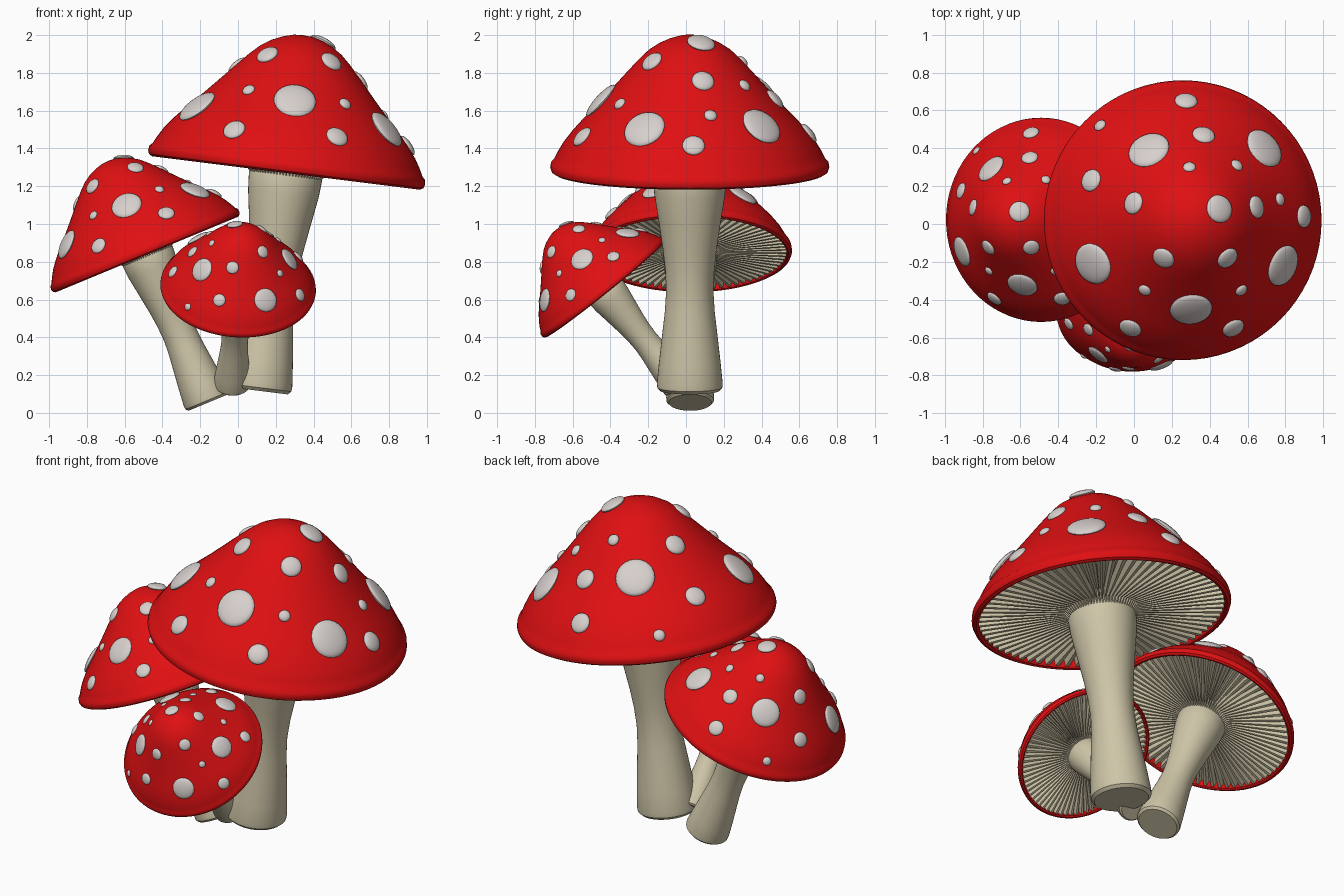
import bpy
import bmesh
from math import sin, cos, tau, radians
from mathutils import Matrix, Vector

if "Cube" in bpy.data.objects:
    bpy.data.objects.remove(bpy.data.objects["Cube"])


def material(name, rgb):
    mat = bpy.data.materials.new(name)
    mat.use_nodes = True
    mat.diffuse_color = (*rgb, 1)
    bsdf = mat.node_tree.nodes["Principled BSDF"]
    bsdf.inputs["Base Color"].default_value = (*rgb, 1)
    bsdf.inputs["Roughness"].default_value = 0.6
    return mat


RED = material("cap red", (0.74, 0.005, 0.006))
WHITE = material("spot white", (0.68, 0.63, 0.61))
CREAM = material("stem cream", (0.62, 0.56, 0.39))

# Outer cap outline (radius, height), apex to rim
CAP = [(0, .725), (.05, .722), (.108, .705), (.16, .682), (.216, .646), (.27, .595),
       (.33, .53), (.42, .43), (.507, .335), (.57, .27), (.622, .212), (.67, .15),
       (.70, .10), (.72, .06)]
# Rolled rim and hidden inner face
RIM = [(.735, .045), (.739, .02), (.732, 0), (.715, -.01), (.70, -.004),
       (.695, .055), (.20, .08), (0, .08)]
STEM = [(0, .06), (.17, .06), (.195, -.03), (.188, -.12), (.166, -.26), (.142, -.42),
        (.13, -.53), (.125, -.64), (.132, -.75), (.147, -.88), (.163, -1.02),
        (.174, -1.13), (.172, -1.155), (.155, -1.172), (0, -1.172)]
# Spots grouped by radius, as (x, y) on the cap
SPOTS = {
    .112: [(-.51, -.23), (0, -.47), (.50, -.24), (.40, .38), (-.23, .37)],
    .075: [(.11, .06)],
    .06: [(-.52, .21), (-.325, .09), (-.005, .63), (.065, .45), (.33, .07), (.62, .02),
          (-.175, -.20), (.165, -.20), (-.30, -.57), (.245, -.57)],
    .034: [(-.455, .50), (-.035, .28), (.23, .29), (.475, .11), (-.25, -.37), (.265, -.37)],
}


def finish(name, bm, mat, place, smooth=True):
    mesh = bpy.data.meshes.new(name)
    bm.to_mesh(mesh)
    bm.free()
    mesh.materials.append(mat)
    obj = bpy.data.objects.new(name, mesh)
    bpy.context.collection.objects.link(obj)
    obj.matrix_world = place
    if smooth:
        bpy.ops.object.select_all(action="DESELECT")
        obj.select_set(True)
        bpy.context.view_layer.objects.active = obj
        bpy.ops.object.shade_smooth_by_angle(angle=radians(40))
    return obj


def lathe(profile, steps=72):
    bm = bmesh.new()
    verts = [bm.verts.new((r, 0, z)) for r, z in profile]
    edges = [bm.edges.new(pair) for pair in zip(verts, verts[1:])]
    bmesh.ops.spin(bm, geom=verts + edges, cent=(0, 0, 0), axis=(0, 0, 1),
                   angle=tau, steps=steps, use_duplicate=False)
    bmesh.ops.remove_doubles(bm, verts=bm.verts, dist=0.0005)
    bmesh.ops.recalc_face_normals(bm, faces=bm.faces)
    return bm


def cap_point(x, y):
    """Point and outward normal of the cap above (x, y)."""
    r = Vector((x, y)).length
    for (r0, z0), (r1, z1) in zip(CAP, CAP[1:]):
        if r <= r1:
            break
    slope = (z1 - z0) / (r1 - r0)
    normal = Vector((-slope * x / r, -slope * y / r, 1)).normalized()
    return Vector((x, y, z0 + slope * (r - r0))), normal


def spots():
    bm = bmesh.new()
    for radius, places in SPOTS.items():
        for x, y in places:
            point, normal = cap_point(x, y)
            turn = Vector((0, 0, 1)).rotation_difference(normal).to_matrix().to_4x4()
            flat = Matrix.Diagonal((radius, radius, .014 + radius * .14, 1))
            bmesh.ops.create_uvsphere(bm, u_segments=24, v_segments=12, radius=1,
                                      matrix=Matrix.Translation(point) @ turn @ flat)
    return bm


def gills(count=72):
    """Radial pleats: ridges and valleys that turn down onto the stem."""
    bm = bmesh.new()
    rings = []
    for r, ridge, valley in [(.175, -.045, 0), (.215, .005, .055), (.70, .005, .05)]:
        ring = []
        for i in range(count):
            for phase, z in [(0, ridge), (.38, ridge), (.5, valley), (.88, valley)]:
                a = tau * (i + phase) / count
                ring.append(bm.verts.new((r * cos(a), r * sin(a), z)))
        rings.append(ring)
    for inner, outer in zip(rings, rings[1:]):
        for j in range(len(inner)):
            k = (j + 1) % len(inner)
            bm.faces.new((inner[j], inner[k], outer[k], outer[j]))
    return bm


def mushroom(label, centre, axis, size, spin):
    tilt = Vector((0, 0, 1)).rotation_difference(Vector(axis)).to_matrix().to_4x4()
    place = (Matrix.Translation(centre) @ tilt @ Matrix.Rotation(radians(spin), 4, "Z")
             @ Matrix.Scale(size, 4))
    finish(label + "_cap", lathe(CAP + RIM), RED, place)
    finish(label + "_stem", lathe(STEM, 48), CREAM, place)
    finish(label + "_gills", gills(), CREAM, place, smooth=False)
    finish(label + "_cap_spots", spots(), WHITE, place)


mushroom("large_mushroom", (.255, .02, 1.28), (.124, 0, .992), 1, 0)
mushroom("medium_mushroom", (-.485, .022, .845), (-.383, 0, .924), .73, 0)
mushroom("small_mushroom", (0, -.435, .655), (.05, -.625, .78), .558, 93)
